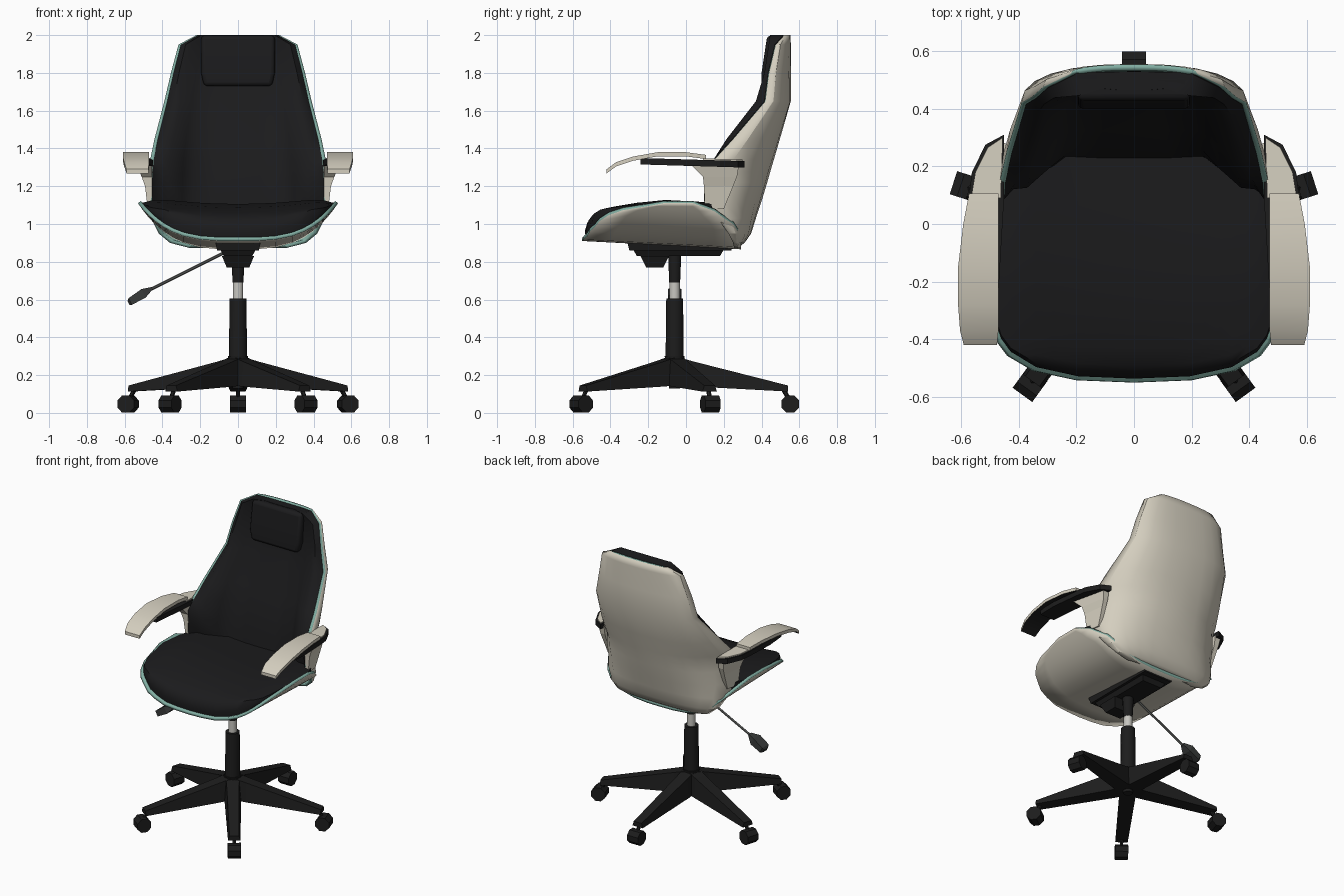
import bpy, bmesh, math
from mathutils import Vector

if "Cube" in bpy.data.objects:
    bpy.data.objects.remove(bpy.data.objects["Cube"])


def material(name, r, g, b):
    m = bpy.data.materials.new(name)
    m.diffuse_color = (r, g, b, 1)
    m.use_nodes = True
    m.node_tree.nodes["Principled BSDF"].inputs["Base Color"].default_value = m.diffuse_color
    return m


BLACK = material("black plastic", 0.012, 0.012, 0.012)
FABRIC = material("black fabric", 0.011, 0.011, 0.012)
CREAM = material("cream shell", 0.66, 0.62, 0.52)
TEAL = material("teal trim", 0.22, 0.42, 0.36)
SILVER = material("silver", 0.58, 0.57, 0.53)
GREY = material("grey metal", 0.12, 0.125, 0.12)
DARK = material("dark grey", 0.04, 0.043, 0.042)


def finish(name, bm, mats, smooth=None, recalc=True):
    if recalc:
        bmesh.ops.recalc_face_normals(bm, faces=bm.faces[:])
    me = bpy.data.meshes.new(name)
    bm.to_mesh(me)
    bm.free()
    for m in mats:
        me.materials.append(m)
    if smooth:
        for p in me.polygons:
            p.use_smooth = True
        me.set_sharp_from_angle(angle=math.radians(smooth))
    ob = bpy.data.objects.new(name, me)
    bpy.context.collection.objects.link(ob)
    return ob


def skin(bm, rows, closed):
    vs = [[bm.verts.new(p) for p in r] for r in rows]
    n = len(rows[0])
    for a, b in zip(vs, vs[1:]):
        for j in range(n if closed else n - 1):
            k = (j + 1) % n
            bm.faces.new((a[j], b[j], b[k], a[k]))
    return vs


def loft(name, rings, mat, smooth=None):
    bm = bmesh.new()
    vs = skin(bm, rings, True)
    bm.faces.new(vs[0])
    bm.faces.new(vs[-1])
    return finish(name, bm, [mat], smooth)


def tube(name, p0, p1, r0, r1, mat, n=12, smooth=40):
    p0, p1 = Vector(p0), Vector(p1)
    q = (p1 - p0).to_track_quat('Z', 'Y')
    circ = [(math.cos(2 * math.pi * (i + .5) / n), math.sin(2 * math.pi * (i + .5) / n)) for i in range(n)]
    rings = [[p + q @ Vector((c * r, s * r, 0)) for c, s in circ] for p, r in ((p0, r0), (p1, r1))]
    return loft(name, rings, mat, smooth)


def rect(x0, x1, y0, y1, z):
    return [(x0, y0, z), (x1, y0, z), (x1, y1, z), (x0, y1, z)]


def shell(name, rows):
    bm = bmesh.new()
    skin(bm, rows, False)
    # skin() winds each quad so its normal follows row direction x column direction (outward here)
    ob = finish(name, bm, [CREAM, TEAL], 25, recalc=False)
    mod = ob.modifiers.new("thickness", 'SOLIDIFY')
    mod.thickness = 0.02
    mod.offset = -1
    mod.material_offset = 1
    mod.material_offset_rim = 1
    return ob


def interp(x, pts):
    for (a, fa), (b, fb) in zip(pts, pts[1:]):
        if x <= b:
            return fa + (fb - fa) * max(0, (x - a) / (b - a))
    return pts[-1][1]


# five-star base with casters
CY = -0.06
for i in range(5):
    a = math.pi / 2 + i * math.tau / 5
    d, t = Vector((math.cos(a), math.sin(a), 0)), Vector((-math.sin(a), math.cos(a), 0))
    c = Vector((0, CY, 0))

    def section(r, wt, wb, zt, zb):
        return [c + d * r + t * w + Vector((0, 0, z)) for w, z in ((-wb, zb), (wb, zb), (wt, zt), (-wt, zt))]
    loft("base_leg", [section(0, .045, .055, .3, .15), section(.1, .04, .052, .272, .14),
                      section(.6, .03, .04, .145, .113)], BLACK)
    w = c + d * .612
    tube("caster_stem", w + Vector((0, 0, .06)), w - d * .04 + Vector((0, 0, .13)), .012, .012, BLACK, 6)
    w.z = .047
    tube("caster", w - t * .042, w + t * .042, .05, .05, BLACK, 8, None)
tube("base_hub", (0, CY, .13), (0, CY, .3), .03, .055, BLACK)

# gas lift column
tube("column", (0, CY, .28), (0, CY, .605), .05, .046, BLACK)
tube("piston", (0, CY, .6), (0, CY, .71), .028, .028, SILVER)
tube("column_neck", (0, CY, .69), (0, CY, .84), .03, .036, BLACK)

# tilt mechanism and lever
loft("mechanism_plate", [rect(-.11, .11, -.3, .24, .86), rect(-.12, .12, -.31, .24, .9)], BLACK)
loft("mechanism_body", [rect(-.075, .075, -.26, .18, .83), rect(-.095, .095, -.28, .2, .865)], BLACK)
loft("mechanism_block", [rect(-.06, .06, -.21, -.12, .77), rect(-.085, .085, -.24, -.09, .83)], BLACK)
tube("lever_rod", (-.08, CY, .845), (-.48, CY, .645), .008, .008, GREY, 6)
loft("lever_paddle", [[(x + u * .4, CY + v, z - u * .8) for u, v in ((-h, -w), (h, -w), (h, w), (-h, w))]
                      for x, z, h, w in ((-.455, .66, .008, .012), (-.5, .633, .028, .036),
                                         (-.57, .59, .022, .036), (-.58, .582, .012, .02))], DARK)

# seat shell: curved sheet trimmed to a rounded plan
FRONT = [(0, -.55), (.2, -.542), (.35, -.51), (.44, -.457), (.475, -.41), (.5, -.335), (.53, -.12)]
REAR = [(0, .29), (.3, .29), (.4, .275), (.44, .25), (.5, .15), (.53, .04)]
XS = [0, .1, .2, .29, .35, .4, .44, .475, .5, .518, .53]
XS = [-x for x in XS[:0:-1]] + XS


def shell_z(x, y):
    k = (abs(x) / .53) ** 3.3
    return .91 - .042 * (y + .55) / .8 * (1 - k) + .2 * k


def seat_pt(x, f):
    y0, y1 = interp(abs(x), FRONT), interp(abs(x), REAR)
    y = y0 + (y1 - y0) * f
    return (x, y, shell_z(x, y))


shell("seat_shell", [[seat_pt(x, j / 6) for x in XS] for j in range(7)])

# seat cushion: slices across the width
TOP = [(-.53, 1.02), (-.5, 1.055), (-.45, 1.08), (-.3, 1.11), (-.12, 1.13), (.25, 1.11)]
slices = []
for x in [v * .97 for v in XS]:
    ax = abs(x)
    f, r = interp(ax / .97, FRONT) + .02, interp(ax / .97, REAR) - .03

    def top(y):
        dip = .022 * max(0, 1 - (ax / .4) ** 2)
        return max(shell_z(x, y) + .026, interp(y, TOP) - dip - .02 * (ax / .51) ** 12)
    ring = [(x, f + (r - f) * k, shell_z(x, f + (r - f) * k) + .018) for k in (1, .66, .33, 0)]
    ring.append((x, f - .006, (ring[-1][2] + top(f)) / 2))
    ring += [(x, f + (r - f) * k, top(f + (r - f) * k)) for k in (.01, .05, .12, .28, .5, .75, 1)]
    slices.append(ring)
loft("seat_cushion", slices, FABRIC, 50)

# back shell: z, centre y, side-edge y, half width
BACK = [(.874, .275, .255, .26), (.9, .31, .25, .36), (.95, .345, .225, .42), (1.03, .37, .17, .46),
        (1.12, .40, .10, .475), (1.22, .43, .10, .475), (1.28, .447, .09, .47), (1.34, .465, .15, .465),
        (1.45, .497, .25, .442), (1.65, .555, .42, .39), (1.8, .555, .44, .355), (1.95, .555, .475, .315),
        (2.0, .553, .52, .22)]


def arc(z, yb, ys, w, n=12):
    pts = []
    for i in range(n + 1):
        a = math.pi * (i / n - .5)
        s, c = math.sin(a), max(0, math.cos(a))
        pts.append((w * math.copysign(abs(s) ** .85, s), ys + (yb - ys) * c ** .85, z))
    return pts


shell("back_shell", [arc(*b) for b in BACK])

# back cushion with side bolsters: bolster y, centre y by height
BOLSTER = [(1.03, .16), (1.2, .11), (1.34, .15), (1.45, .21), (1.52, .26), (1.65, .365), (1.8, .41), (2, .44)]
CENTRE = [(1.03, .22), (1.2, .245), (1.35, .285), (1.5, .34), (1.65, .41), (1.8, .445), (2, .465)]
layers = []
for z, yb, ys, w in BACK[3:]:
    p, q = interp(z, BOLSTER), interp(z, CENTRE)
    half = [(.96, ys - .005), (.88, p + .005), (.78, p + .01), (.62, (p + q) / 2 + .01), (.5, q + .005), (.25, q)]
    front = [(w * u, y, z) for u, y in half] + [(0, q, z)] + [(-w * u, y, z) for u, y in half[::-1]]
    layers.append(arc(min(z, 1.995), yb - .025, ys + .003, w - .022) + front)
loft("back_cushion", layers, FABRIC, 50)

# headrest pad
head = loft("headrest", [rect(-.18, .18, .4, .48, 1.73), rect(-.195, .195, .4, .5, 1.8),
                         rect(-.195, .195, .43, .52, 1.998)], FABRIC, 40)
bev = head.modifiers.new("soft edges", 'BEVEL')
bev.width = .02
bev.segments = 3

# arms, mirrored left and right
PAD = [(-.42, 1.29, .475, .59), (-.37, 1.327, .47, .603), (-.28, 1.357, .47, .61), (-.15, 1.38, .47, .61),
       (0, 1.38, .47, .592), (.105, 1.366, .47, .572)]
PLATE = [(.47, -.24), (.58, -.24), (.588, -.1), (.572, .1), (.562, .18), (.515, .275), (.45, .31), (.45, .1)]
COVER = [(.462, .09), (.565, .09), (.55, .18), (.507, .265), (.455, .3)]
for s, side in ((1, "right"), (-1, "left")):
    bm = bmesh.new()
    rows = [[(s * xi, y, z), (s * xo, y, z), (s * xo, y, z - .022), (s * xi, y, z - .022)] for y, z, xi, xo in PAD]
    vs = skin(bm, rows, True)
    bm.faces.new(vs[0])
    bm.faces.new(vs[-1])
    bmesh.ops.recalc_face_normals(bm, faces=bm.faces[:])
    for f in bm.faces:
        f.material_index = 1 if f.normal.z < -.7 and f.calc_center_median().y > -.41 else 0
    finish(side + "_arm_pad", bm, [CREAM, BLACK], 30)
    loft(side + "_arm_plate", [[(s * x, y, z - .03 * y) for x, y in PLATE] for z in (1.308, 1.342)], BLACK)
    loft(side + "_arm_cover", [[(s * x, y, z - .03 * y) for x, y in COVER] for z in (1.335, 1.35)], CREAM)
    # support flares out of the shell edge up to the plate: outer x front, outer x rear, front y, rear y, z
    loft(side + "_arm_support", [[(s * .455, y0, z), (s * bf, y0, z), (s * br, y1, z), (s * .445, y1, z)]
                                 for bf, br, y0, y1, z in (
        (.478, .465, .10, .2, 1.08), (.492, .475, .095, .25, 1.2), (.51, .48, .09, .27, 1.25),
        (.535, .49, .03, .28, 1.31))], CREAM)
